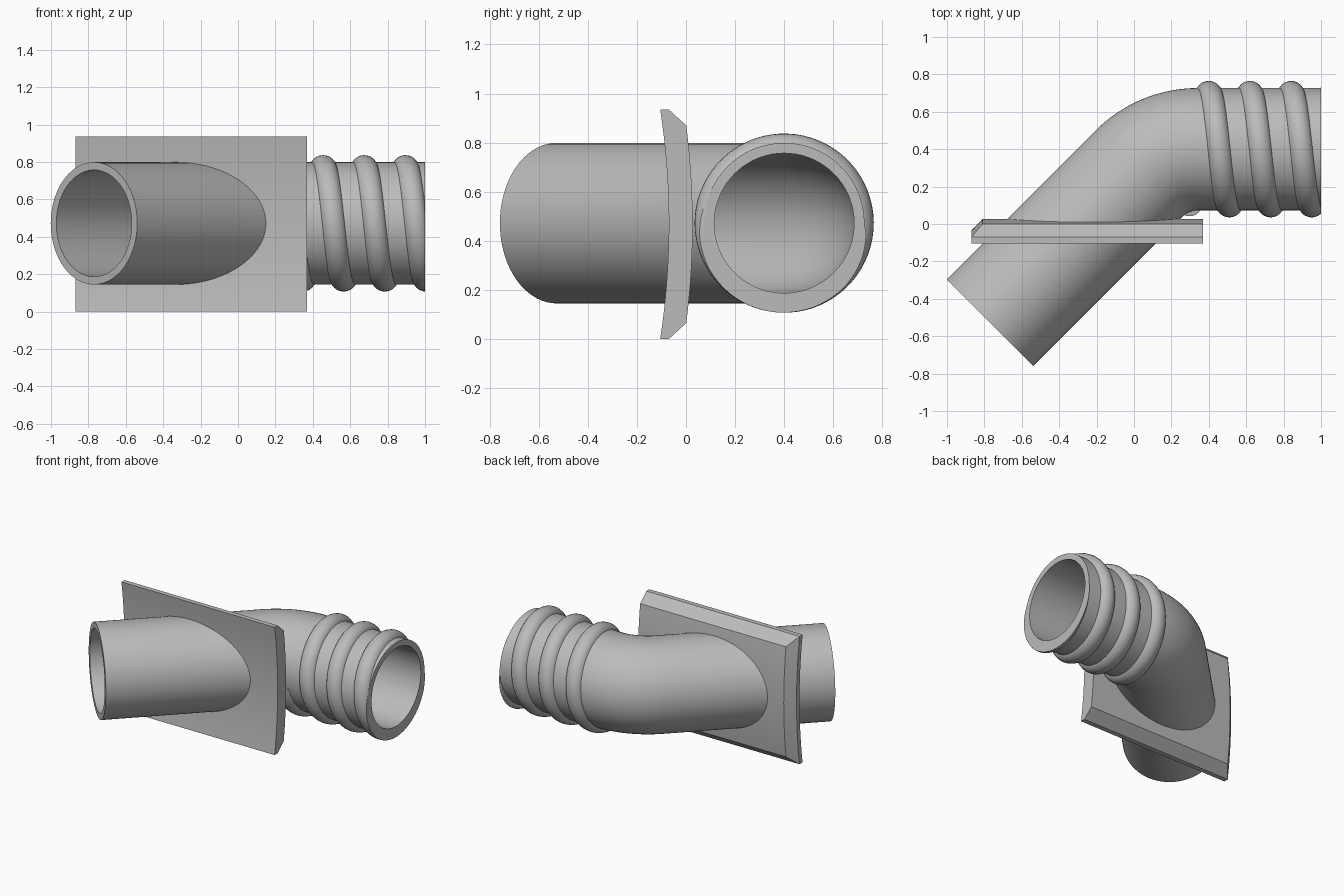
import bpy, bmesh
from math import sin, cos, pi, tan, radians
from mathutils import Vector

cube = bpy.data.objects.get("Cube")
if cube:
    bpy.data.objects.remove(cube, do_unlink=True)

grey = bpy.data.materials.new("plain grey")
grey.use_nodes = True
grey.diffuse_color = (0.5, 0.5, 0.5, 1)
grey.node_tree.nodes["Principled BSDF"].inputs["Base Color"].default_value = (0.5, 0.5, 0.5, 1)

OUTER, INNER, MID = 0.327, 0.285, 0.305
AXIS_Y, AXIS_Z = 0.40, 0.472
SEG = 72


def finish(name, bm):
    bmesh.ops.recalc_face_normals(bm, faces=bm.faces)
    mesh = bpy.data.meshes.new(name)
    bm.to_mesh(mesh)
    bm.free()
    obj = bpy.data.objects.new(name, mesh)
    bpy.context.collection.objects.link(obj)
    mesh.materials.append(grey)
    return obj


def smooth(obj):
    bpy.ops.object.select_all(action='DESELECT')
    obj.select_set(True)
    bpy.context.view_layer.objects.active = obj
    bpy.ops.object.shade_smooth_by_angle(angle=radians(30))


def loft(rings, closed):
    """Skin closed cross-sections; join last to first, or cap both ends."""
    bm = bmesh.new()
    rows = [[bm.verts.new(p) for p in ring] for ring in rings]
    n = len(rows[0])
    pairs = list(zip(rows, rows[1:])) + ([(rows[-1], rows[0])] if closed else [])
    for a, b in pairs:
        for i in range(n):
            j = (i + 1) % n
            bm.faces.new((a[i], a[j], b[j], b[i]))
    if not closed:
        bm.faces.new(rows[0])
        bm.faces.new(rows[-1])
    return bm


# Centre line: slanted run, 45 degree bend, straight run
BEND = 0.45
bend_x = 0.157 + BEND * tan(pi / 8)
path = [(-0.77, -0.527, pi / 4)]
for k in range(17):
    a = pi / 4 * (1 - k / 16)
    path.append((bend_x - BEND * sin(a), AXIS_Y - BEND * (1 - cos(a)), a))
path.append((1.0, AXIS_Y, 0))


def ring(x, y, heading, r):
    side = Vector((-sin(heading), cos(heading), 0))
    centre = Vector((x, y, AXIS_Z))
    return [centre + r * (side * cos(t) + Vector((0, 0, sin(t))))
            for t in (2 * pi * i / SEG for i in range(SEG))]


# Hollow bent pipe
outside = [ring(*p, OUTER) for p in path]
inside = [ring(*p, INNER) for p in reversed(path)]
smooth(finish("bent_pipe", loft(outside + inside, True)))

# Spiral ridge wound round the straight run, trimmed flush with its mouth
PITCH, RIDGE = 0.22, 0.06
rings = []
for k in range(0, 253):
    turn = -0.47 + k / 70
    t = 2 * pi * turn
    section = []
    for i in range(13):
        f = pi * i / 12
        r = MID + RIDGE * sin(f)
        section.append((0.40 + PITCH * turn + 1.08 * RIDGE * cos(f),
                        AXIS_Y + r * cos(t), AXIS_Z + r * sin(t)))
    rings.append(section)
bm = loft(rings, False)
bmesh.ops.bisect_plane(bm, geom=bm.verts[:] + bm.edges[:] + bm.faces[:],
                       plane_co=(1, 0, 0), plane_no=(1, 0, 0), clear_outer=True)
bmesh.ops.edgeloop_fill(bm, edges=[e for e in bm.edges if e.is_boundary])
smooth(finish("spiral_ridge", bm))

# Arched mounting plate, chamfered on three back edges
HEIGHT, CHAMFER = 0.935, 0.065
xs = [-0.87, -0.81, 0.37]
ROWS = 24
zs = [0] + [CHAMFER + (HEIGHT - 2 * CHAMFER) * j / ROWS for j in range(ROWS + 1)] + [HEIGHT]
bm = bmesh.new()
front, back = [], []
for j, z in enumerate(zs):
    y = -0.07 - 0.035 * (2 * z / HEIGHT - 1) ** 2
    edge_row = j in (0, len(zs) - 1)
    front.append([bm.verts.new((x, y, z)) for x in xs])
    back.append([bm.verts.new((x, y + (0.035 if edge_row or i == 0 else 0.097), z))
                 for i, x in enumerate(xs)])
for j in range(len(zs) - 1):
    for i in range(len(xs) - 1):
        for g in (front, back):
            a, b, c, d = g[j][i], g[j][i + 1], g[j + 1][i + 1], g[j + 1][i]
            if j < ROWS / 2:
                tris = ((a, b, c), (a, c, d))
            else:
                tris = ((a, b, d), (b, c, d))
            for tri in tris:
                bm.faces.new(tri)
    for i in (0, -1):
        bm.faces.new((front[j][i], front[j + 1][i], back[j + 1][i], back[j][i]))
for j in (0, -1):
    for i in range(len(xs) - 1):
        bm.faces.new((front[j][i], front[j][i + 1], back[j][i + 1], back[j][i]))
plate = finish("mounting_plate", bm)

# Clear the pipe bore through the plate
cutter = finish("bore_cutter", loft([ring(*p, MID) for p in path], False))
cutter.hide_render = True
cut = plate.modifiers.new("bore", 'BOOLEAN')
cut.operation = 'DIFFERENCE'
cut.solver = 'EXACT'
cut.object = cutter
bpy.ops.object.select_all(action='DESELECT')
plate.select_set(True)
bpy.context.view_layer.objects.active = plate
bpy.ops.object.modifier_apply(modifier=cut.name)
bpy.data.objects.remove(cutter, do_unlink=True)
smooth(plate)
